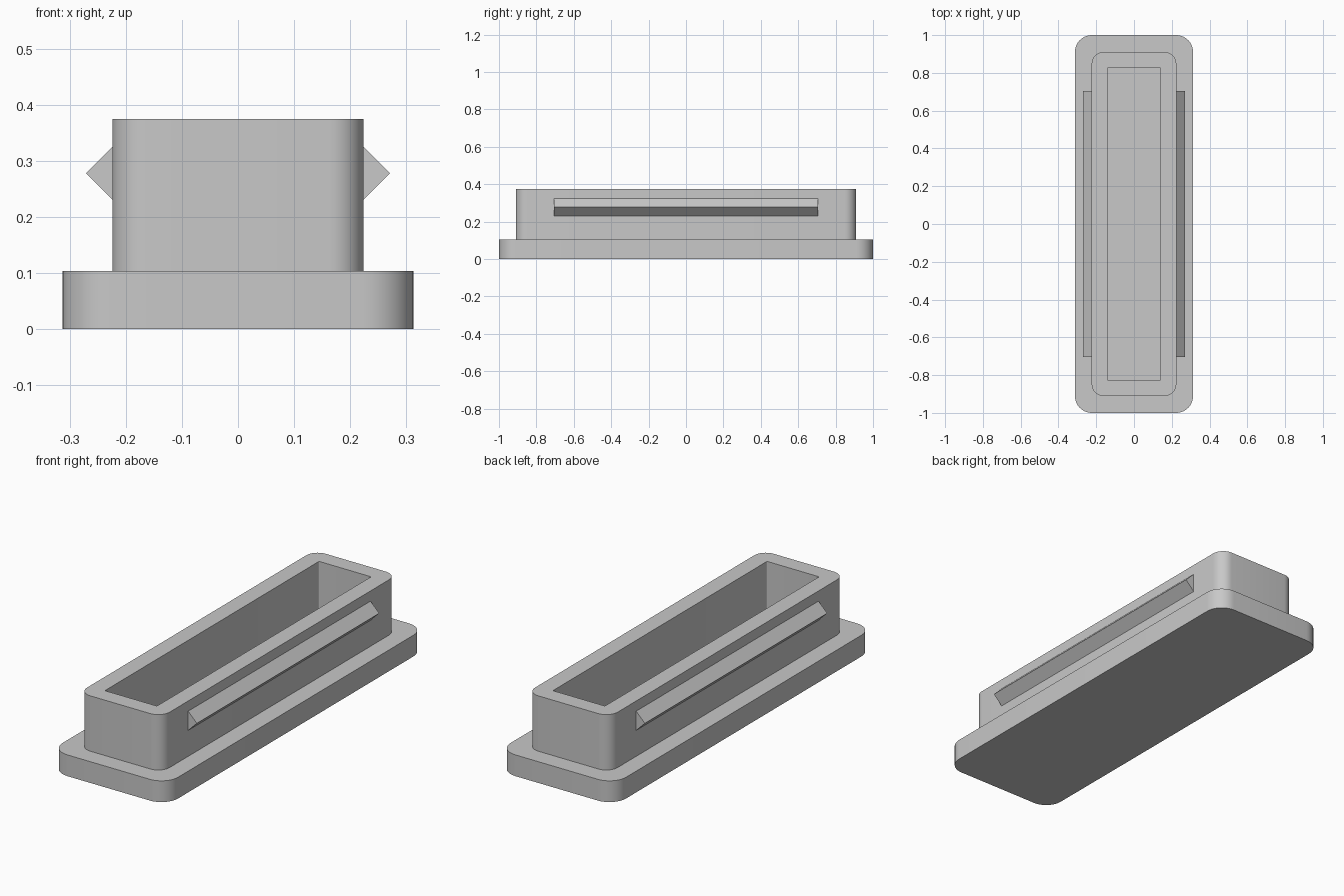
import bpy, bmesh, math

cube = bpy.data.objects.get("Cube")
if cube:
    bpy.data.objects.remove(cube, do_unlink=True)

grey = bpy.data.materials.new("plain_grey")
grey.use_nodes = True
COLOUR = (0.58, 0.58, 0.58, 1)
grey.diffuse_color = COLOUR
grey.node_tree.nodes["Principled BSDF"].inputs["Base Color"].default_value = COLOUR

BASE_TOP = 0.104
WALL_TOP = 0.375
STEPS = 10  # segments per rounded corner


def rounded_loop(bm, half_x, half_y, radius, z):
    """Ring of vertices around a rounded rectangle."""
    verts = []
    for i, (sx, sy) in enumerate([(1, 1), (-1, 1), (-1, -1), (1, -1)]):
        for k in range(STEPS + 1):
            a = math.pi / 2 * (i + k / STEPS)
            verts.append(bm.verts.new((sx * (half_x - radius) + radius * math.cos(a),
                                       sy * (half_y - radius) + radius * math.sin(a), z)))
    return verts


def bridge(bm, lower, upper):
    n = len(lower)
    for i in range(n):
        j = (i + 1) % n
        bm.faces.new((lower[i], lower[j], upper[j], upper[i]))


def finish(bm, name, smooth=True):
    bmesh.ops.recalc_face_normals(bm, faces=bm.faces)
    mesh = bpy.data.meshes.new(name)
    bm.to_mesh(mesh)
    bm.free()
    mesh.materials.append(grey)
    obj = bpy.data.objects.new(name, mesh)
    bpy.context.collection.objects.link(obj)
    if smooth:
        bpy.ops.object.select_all(action='DESELECT')
        obj.select_set(True)
        bpy.context.view_layer.objects.active = obj
        bpy.ops.object.shade_smooth_by_angle(angle=math.radians(30))
    return obj


# Stepped hollow body: flange, raised wall and open cavity in one skin
bm = bmesh.new()
sections = [
    (0.313, 1.0, 0.09, 0),
    (0.313, 1.0, 0.09, BASE_TOP),
    (0.224, 0.91, 0.062, BASE_TOP),
    (0.224, 0.91, 0.062, WALL_TOP),
    (0.141, 0.828, 0.006, WALL_TOP),
    (0.141, 0.828, 0.006, BASE_TOP),
]
loops = [rounded_loop(bm, *s) for s in sections]
for lower, upper in zip(loops, loops[1:]):
    bridge(bm, lower, upper)
bm.faces.new(loops[0])    # underside
bm.faces.new(loops[-1])   # cavity floor
finish(bm, "flanged_body")

# Triangular snap ridges on the long sides, slightly sunk into the wall
TIP_X, ROOT_X, RIDGE_Z, RIDGE_Y = 0.271, 0.214, 0.278, 0.705
for side, name in ((1, "left_snap_ridge"), (-1, "right_snap_ridge")):
    bm = bmesh.new()
    rise = TIP_X - ROOT_X
    profile = [(ROOT_X, RIDGE_Z - rise), (TIP_X, RIDGE_Z), (ROOT_X, RIDGE_Z + rise)]
    ends = [[bm.verts.new((side * x, y, z)) for x, z in profile]
            for y in (-RIDGE_Y, RIDGE_Y)]
    bridge(bm, *ends)
    for end in ends:
        bm.faces.new(end)
    finish(bm, name, smooth=False)
